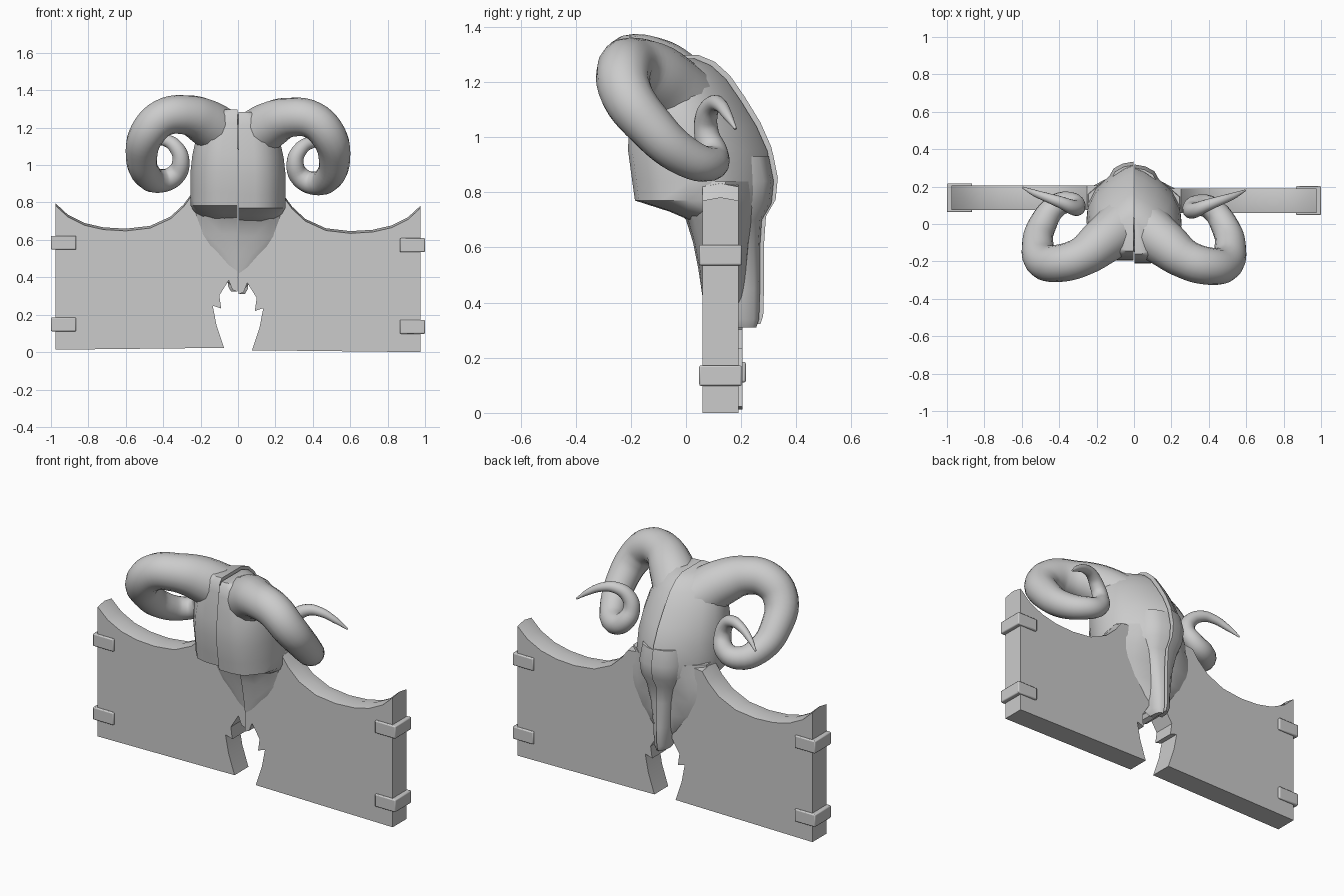
import bpy, bmesh, math

if "Cube" in bpy.data.objects:
    bpy.data.objects.remove(bpy.data.objects["Cube"])

bone = bpy.data.materials.new("pale grey")
bone.diffuse_color = (0.6, 0.6, 0.6, 1)
bone.use_nodes = True
bone.node_tree.nodes["Principled BSDF"].inputs["Base Color"].default_value = bone.diffuse_color

# the two gate halves: side sign, depth offset, height offset
HALVES = [("right", 1, 0.0, 0.0), ("left", -1, 0.015, 0.013)]
GAP = 0.004


def finish(ob, angle=40, bevel=0):
    ob.data.materials.append(bone)
    bpy.ops.object.select_all(action='DESELECT')
    ob.select_set(True)
    bpy.context.view_layer.objects.active = ob
    if bevel:
        m = ob.modifiers.new("bevel", 'BEVEL')
        m.width, m.segments, m.limit_method = bevel, 2, 'ANGLE'
        m.angle_limit = math.radians(50)
    bpy.ops.object.shade_smooth_by_angle(angle=math.radians(angle))


def mesh_object(name, rings, half, angle=40, bevel=0):
    """Skin closed rings of points, cap both ends, place on one side."""
    _, s, dy, dz = half
    bm = bmesh.new()
    loops = [[bm.verts.new((s * x, y + dy, z + dz)) for x, y, z in r] for r in rings]
    n = len(loops[0])
    for a, b in zip(loops, loops[1:]):
        for i in range(n):
            j = (i + 1) % n
            bm.faces.new((a[i], a[j], b[j], b[i]))
    bm.faces.new(loops[0])
    bm.faces.new(loops[-1])
    bmesh.ops.recalc_face_normals(bm, faces=bm.faces)
    me = bpy.data.meshes.new(name)
    bm.to_mesh(me)
    bm.free()
    ob = bpy.data.objects.new(name, me)
    bpy.context.collection.objects.link(ob)
    finish(ob, angle, bevel)


def half_sections(sections, shape):
    """Rings from (z, front y, back y, width) and a unit half outline."""
    return [[(GAP + u * w, yf + v * (yb - yf), z) for u, v in shape]
            for z, yf, yb, w in sections]


# gate leaf outline (x, z): sagging top and broken inner edge
LEAF = [(0.075, 0.01), (0.115, 0.13), (0.135, 0.235), (0.09, 0.22), (0.10, 0.29),
        (0.075, 0.33), (0.05, 0.37), (0.03, 0.32), (GAP, 0.31), (GAP, 0.85),
        (0.25, 0.82), (0.29, 0.765), (0.36, 0.70), (0.47, 0.65), (0.60, 0.635),
        (0.72, 0.642), (0.82, 0.665), (0.91, 0.71), (0.975, 0.77), (0.975, 0.0)]

# skull: flat front, broad cheeks, ridged back
SKULL_SHAPE = [(0, 0), (0.35, 0.0), (0.62, 0.03), (0.9, 0.2), (1.0, 0.4), (0.97, 0.56),
               (0.8, 0.72), (0.5, 0.86), (0.2, 0.96), (0, 1)]
SKULL = [(0.70, 0.01, 0.27, 0.19), (0.73, -0.06, 0.28, 0.225), (0.77, -0.185, 0.305, 0.25),
         (0.84, -0.195, 0.315, 0.25), (0.95, -0.21, 0.295, 0.25), (1.04, -0.208, 0.255, 0.24),
         (1.13, -0.20, 0.20, 0.22), (1.21, -0.19, 0.145, 0.18), (1.26, -0.18, 0.09, 0.14),
         (1.285, -0.16, 0.03, 0.10)]

# neck: flares from the point at the bottom into the leaf
NECK_SHAPE = [(0, 0), (0.3, 0.03), (0.6, 0.12), (1, 0.42), (1, 0.62), (0.6, 0.85), (0.3, 0.95), (0, 1)]
NECK = [(0.33, 0.075, 0.19, 0.02), (0.42, 0.06, 0.215, 0.12), (0.52, 0.045, 0.225, 0.22),
        (0.62, 0.025, 0.235, 0.28), (0.70, 0.0, 0.25, 0.28), (0.77, -0.06, 0.27, 0.26),
        (0.84, -0.08, 0.28, 0.24)]

# muzzle: slim ridge down the back of the gate
MUZZLE_SHAPE = [(0, 0), (1.1, 0), (1, 0.5), (0.75, 0.82), (0.4, 0.95), (0, 1)]
MUZZLE = [(0.31, 0.18, 0.255, 0.03), (0.34, 0.16, 0.265, 0.045), (0.45, 0.15, 0.268, 0.05),
          (0.60, 0.14, 0.268, 0.075), (0.70, 0.13, 0.275, 0.11), (0.76, 0.12, 0.31, 0.13),
          (0.84, 0.12, 0.318, 0.14), (0.93, 0.1, 0.30, 0.13)]

# horn centre line (x, y, z, radius)
HORN = [(0.06, -0.02, 1.13, 0.14), (0.17, -0.11, 1.215, 0.125), (0.28, -0.19, 1.255, 0.105),
        (0.40, -0.225, 1.24, 0.10), (0.485, -0.215, 1.155, 0.095), (0.515, -0.13, 1.04, 0.085),
        (0.49, -0.02, 0.94, 0.075), (0.41, 0.085, 0.903, 0.063), (0.335, 0.10, 0.935, 0.055),
        (0.305, 0.075, 1.01, 0.046), (0.33, 0.075, 1.08, 0.04), (0.39, 0.10, 1.12, 0.032),
        (0.46, 0.125, 1.115, 0.025), (0.53, 0.15, 1.08, 0.018), (0.595, 0.18, 1.03, 0.005)]


def horn(half):
    side, s, dy, dz = half
    cu = bpy.data.curves.new(side + "_horn", 'CURVE')
    cu.dimensions = '3D'
    cu.bevel_depth, cu.bevel_resolution, cu.resolution_u = 1.0, 6, 5
    cu.use_fill_caps = True
    sp = cu.splines.new('BEZIER')
    sp.bezier_points.add(len(HORN) - 1)
    for p, (x, y, z, r) in zip(sp.bezier_points, HORN):
        p.co = (s * x, y + dy, z + dz)
        p.radius = r
        p.handle_left_type = p.handle_right_type = 'AUTO'
    ob = bpy.data.objects.new(side + "_horn", cu)
    bpy.context.collection.objects.link(ob)
    bpy.ops.object.select_all(action='DESELECT')
    ob.select_set(True)
    bpy.context.view_layer.objects.active = ob
    bpy.ops.object.convert(target='MESH')
    finish(bpy.context.view_layer.objects.active, 50)


for half in HALVES:
    side = half[0]
    # leaf with a slightly crowned top edge
    front = [(x, 0.06, z) for x, z in LEAF]
    crown = [(x, 0.125, z + (0.012 if z > 0.6 and x > 0.2 else 0)) for x, z in LEAF]
    back = [(x, 0.19, z) for x, z in LEAF]
    mesh_object(side + "_gate_leaf", [front, crown, back], half, 30)
    mesh_object(side + "_skull", half_sections(SKULL, SKULL_SHAPE), half, 45)
    mesh_object(side + "_neck", half_sections(NECK, NECK_SHAPE), half, 45)
    mesh_object(side + "_muzzle", half_sections(MUZZLE, MUZZLE_SHAPE), half, 45)
    horn(half)
    # hinge straps wrapping the outer end
    for label, z in (("lower", 0.098), ("upper", 0.535)):
        strap = [(0.865, 0.048), (1.0, 0.048), (1.0, 0.202), (0.865, 0.202)]
        rings = [[(x, y, h) for x, y in strap] for h in (z, z + 0.074)]
        mesh_object(side + "_" + label + "_strap", rings, half, 30, 0.006)
